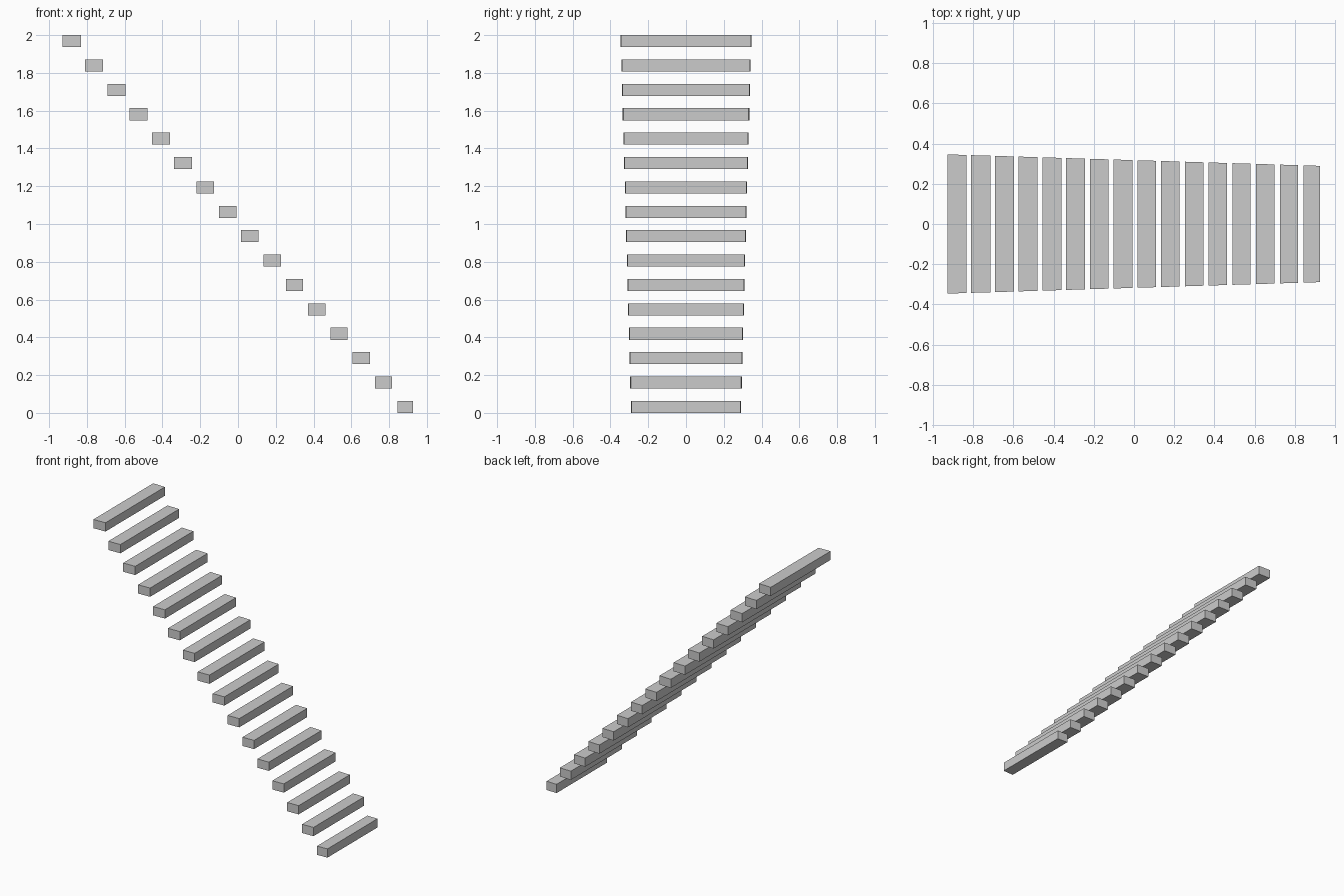
import bpy

if "Cube" in bpy.data.objects:
    bpy.data.objects.remove(bpy.data.objects["Cube"])

COUNT = 16
THICK = 0.064                       # tread thickness
RISE = (2.0 - THICK) / (COUNT - 1)  # spacing between tread undersides
X_TOP, X_BOTTOM = -0.928, 0.926     # ends of the flight


def half_width(x):
    """The flight narrows evenly from the top end to the bottom end."""
    t = (x - X_TOP) / (X_BOTTOM - X_TOP)
    return 0.346 + t * (0.289 - 0.346)


def add_tread(name, x0, x1, z0):
    """A slab whose ends follow the taper of the flight."""
    outline = [(x0, -half_width(x0)), (x1, -half_width(x1)),
               (x1, half_width(x1)), (x0, half_width(x0))]
    verts = [(x, y, z) for z in (z0, z0 + THICK) for x, y in outline]
    sides = [(i, (i + 1) % 4, (i + 1) % 4 + 4, i + 4) for i in range(4)]
    mesh = bpy.data.meshes.new(name)
    mesh.from_pydata(verts, [], [(3, 2, 1, 0), (4, 5, 6, 7)] + sides)
    obj = bpy.data.objects.new(name, mesh)
    bpy.context.collection.objects.link(obj)


# Separate floating treads, from the top one down
for i in range(COUNT):
    x0 = X_TOP + 0.1181 * i
    x1 = min(-0.832 + 0.1177 * i, X_BOTTOM)
    add_tread(f"stair_tread_{i + 1:02d}", x0, x1, RISE * (COUNT - 1 - i))
